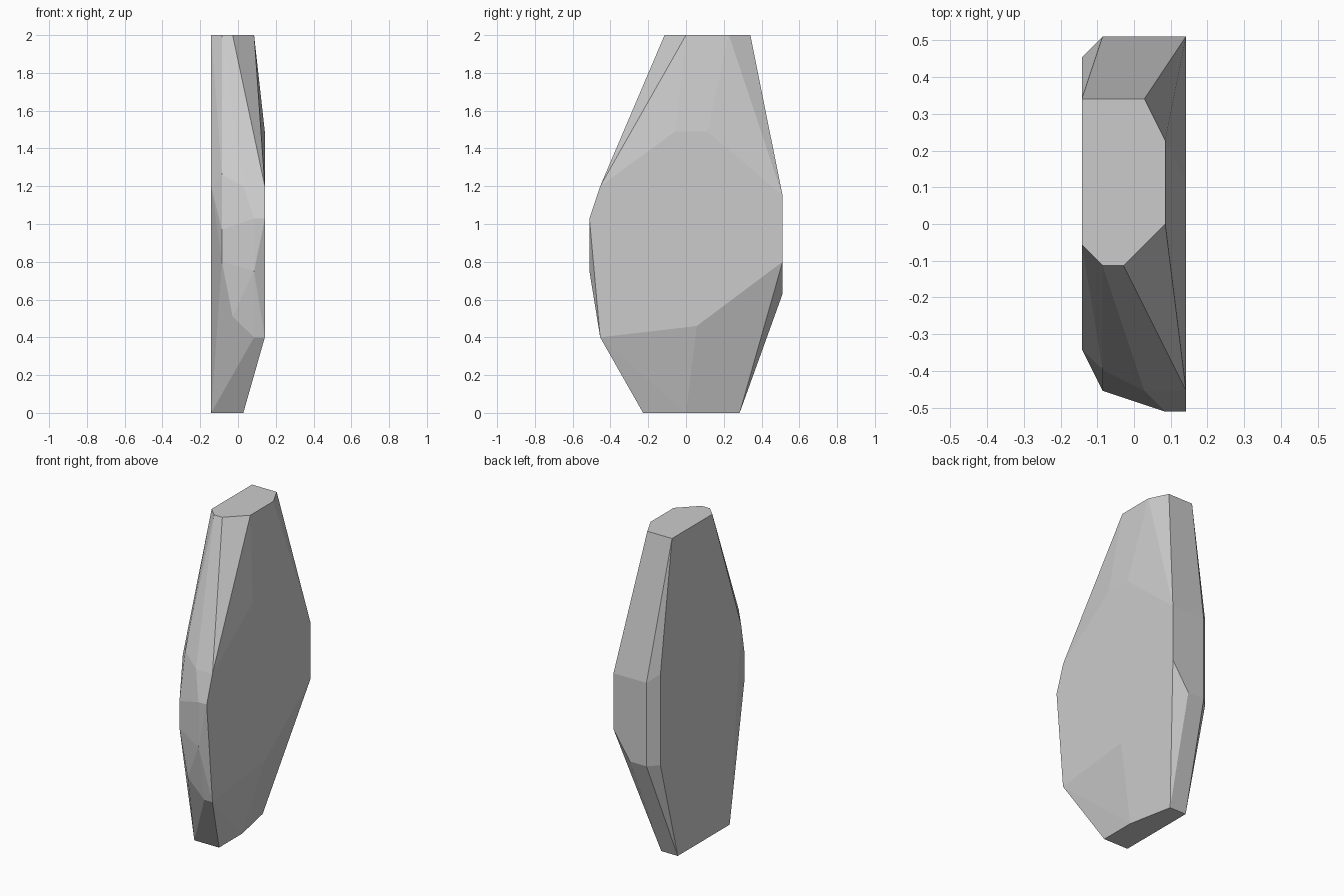
import bpy, bmesh
from math import radians

if "Cube" in bpy.data.objects:
    bpy.data.objects.remove(bpy.data.objects["Cube"])

# Faceted stone slab: corners lie on a regular lattice, skinned with a convex hull
U = 0.0568            # lattice step; x and y below are in half-open lattice units


def ring(z, pts):
    """Corners sharing one height."""
    return [(x * U, y * U, z) for x, y in pts]


corners = []
# top and bottom caps
corners += ring(2.0, [(-2.5, 6), (.5, 6), (1.5, 4), (1.5, 0), (-.5, -2), (-1.5, -2), (-2.5, -1)])
corners += ring(0.0, [(-2.5, 5), (-.5, 5), (.5, 0), (.5, -4), (-2.5, -4)])
# back face and its left bevel
corners += ring(1.15, [(2.5, 9), (-1.5, 9)])
corners += ring(0.63, [(-1.5, 9), (.5, 9), (-2.5, 8)])
corners += ring(0.80, [(2.5, 9), (-1.5, -8)])
corners += ring(1.20, [(-2.5, 8), (-2.5, -6), (.5, -8), (2.5, -8)])
# broad right face
corners += ring(1.49, [(2.5, -1), (2.5, 2)])
corners += ring(0.46, [(2.5, 1)])
# chipped front edge
corners += ring(1.26, [(-1.5, -7)])
corners += ring(1.03, [(1.5, -9), (2.5, -9)])
corners += ring(0.97, [(-1.5, -8)])
corners += ring(0.75, [(1.5, -9)])
corners += ring(0.51, [(-.5, -8)])
corners += ring(0.40, [(1.5, -8), (2.5, -8)])

bm = bmesh.new()
for c in corners:
    bm.verts.new(c)
res = bmesh.ops.convex_hull(bm, input=bm.verts)
loose = [v for v in bm.verts if not v.link_faces]
bmesh.ops.delete(bm, geom=loose, context='VERTS')
# merge coplanar triangles into flat facets
bmesh.ops.dissolve_limit(bm, angle_limit=radians(1), verts=bm.verts, edges=bm.edges)
bmesh.ops.recalc_face_normals(bm, faces=bm.faces)

mesh = bpy.data.meshes.new("stone_slab")
bm.to_mesh(mesh)
bm.free()
stone = bpy.data.objects.new("stone_slab", mesh)
bpy.context.collection.objects.link(stone)
